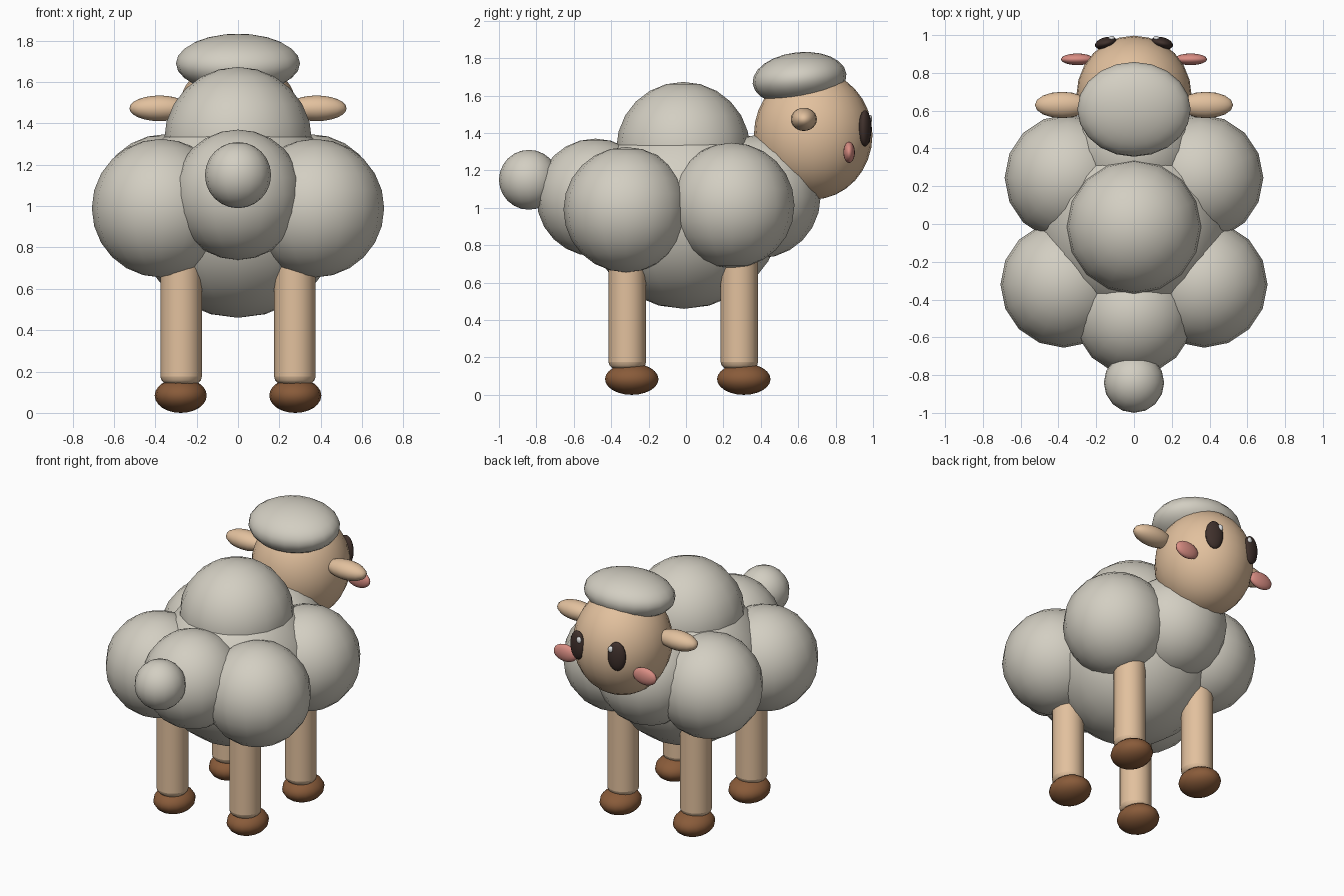
import bpy
from math import radians

cube = bpy.data.objects.get("Cube")
if cube:
    bpy.data.objects.remove(cube, do_unlink=True)


def material(name, r, g, b):
    m = bpy.data.materials.new(name)
    m.use_nodes = True
    m.diffuse_color = (r, g, b, 1)
    bsdf = next(n for n in m.node_tree.nodes if n.type == 'BSDF_PRINCIPLED')
    bsdf.inputs["Base Color"].default_value = (r, g, b, 1)
    bsdf.inputs["Roughness"].default_value = 0.9
    return m


WOOL = material("wool grey", 0.65, 0.62, 0.54)
SKIN = material("tan skin", 0.76, 0.53, 0.34)
HOOF = material("hoof brown", 0.25, 0.105, 0.042)
PINK = material("cheek pink", 0.70, 0.27, 0.23)
DARK = material("eye dark brown", 0.05, 0.03, 0.025)
WHITE = material("eye glint white", 0.85, 0.85, 0.85)


def finish(name, mat):
    ob = bpy.context.object
    ob.name = name
    ob.data.materials.append(mat)
    bpy.ops.object.shade_smooth_by_angle(angle=radians(40))
    return ob


def ball(name, mat, loc, size, rot=(0, 0, 0), segs=16, rings=12):
    bpy.ops.mesh.primitive_uv_sphere_add(segments=segs, ring_count=rings, radius=1, location=loc,
                                         rotation=[radians(a) for a in rot])
    ob = bpy.context.object
    ob.scale = size if isinstance(size, tuple) else (size,) * 3
    return finish(name, mat)


def pair(name, mat, loc, size, yaw=0):
    # the same ball on both sides of the body
    for side, s in (("left", 1), ("right", -1)):
        ball(f"{side}_{name}", mat, (s * loc[0], loc[1], loc[2]), size, (0, 0, s * yaw))


# Woolly body
ball("body", WOOL, (0, -0.01, 0.97), (0.51, 0.52, 0.51))
ball("back_puff", WOOL, (0, -0.015, 1.315), 0.358)
ball("rump_puff", WOOL, (0, -0.485, 1.055), 0.315)
ball("chest_puff", WOOL, (0, 0.39, 1.06), 0.33)
ball("tail", WOOL, (0, -0.84, 1.15), 0.16)
pair("hip_puff", WOOL, (0.372, -0.32, 0.99), 0.335)
pair("shoulder_puff", WOOL, (0.35, 0.245, 1.013), 0.335)

# Head
ball("head", SKIN, (0, 0.68, 1.39), (0.305, 0.317, 0.345), segs=24, rings=16)
ball("wool_cap", WOOL, (0, 0.607, 1.69), (0.3, 0.252, 0.142), (6, 0, 0), segs=20)
pair("ear", SKIN, (0.38, 0.63, 1.473), (0.145, 0.07, 0.062))
pair("eye", DARK, (0.148, 0.957, 1.425), (0.06, 0.032, 0.097), -14)
pair("eye_glint", WHITE, (0.12, 0.983, 1.475), (0.018, 0.012, 0.022), -14)
pair("cheek", PINK, (0.3, 0.872, 1.297), (0.087, 0.031, 0.057))

# Legs and hooves
for end, y in (("front", 0.285), ("back", -0.314)):
    for side, s in (("left", 1), ("right", -1)):
        bpy.ops.mesh.primitive_cylinder_add(vertices=16, radius=0.1, depth=0.74,
                                            location=(s * 0.275, y, 0.51))
        leg = finish(f"{end}_{side}_leg", SKIN)
        bevel = leg.modifiers.new("rounded ends", 'BEVEL')
        bevel.width = 0.035
        bevel.segments = 3
        bevel.limit_method = 'ANGLE'
        bevel.angle_limit = radians(50)
    pair(f"{end}_hoof", HOOF, (0.277, y + 0.024, 0.084), (0.126, 0.143, 0.084))
